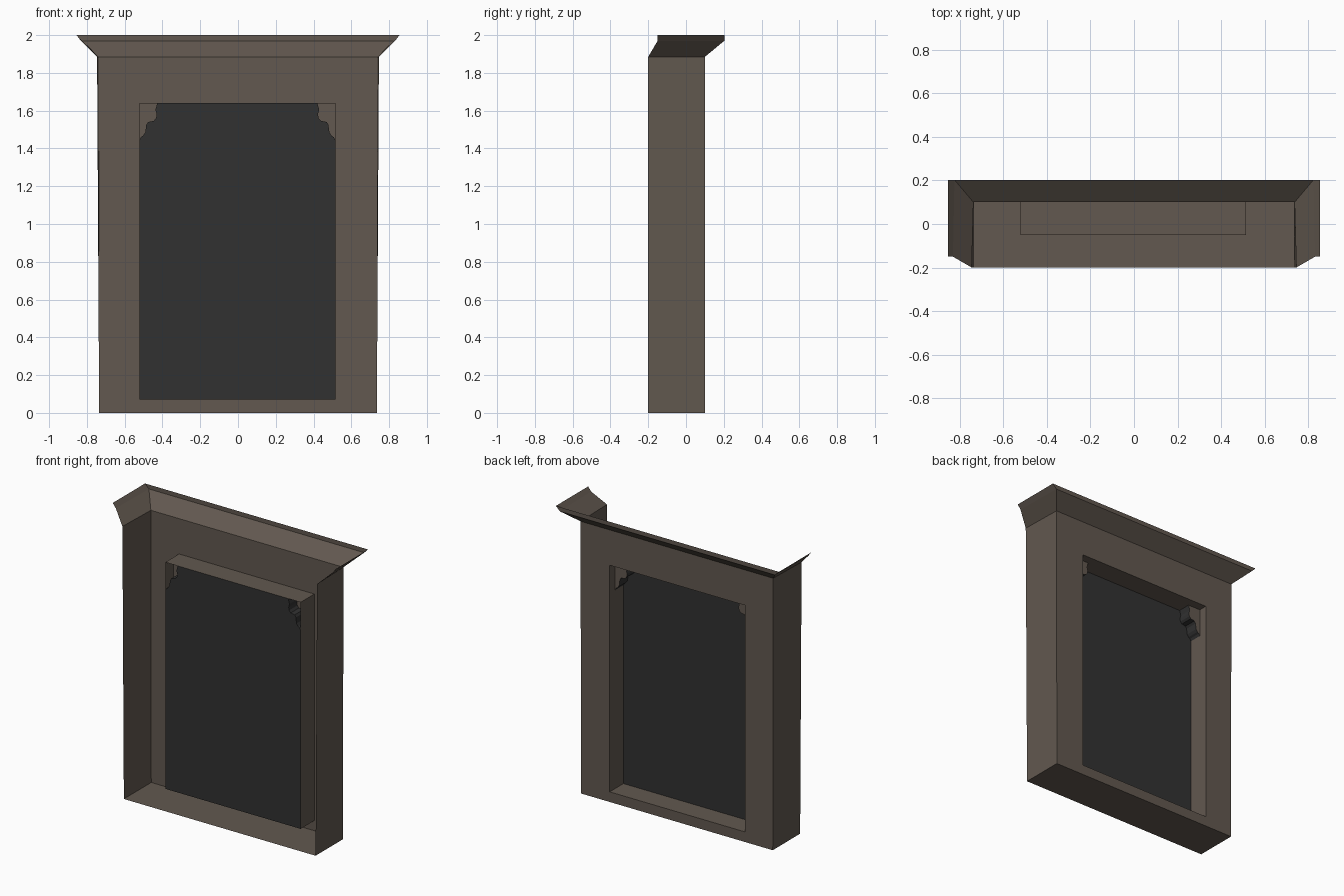
import bpy

if "Cube" in bpy.data.objects:
    bpy.data.objects.remove(bpy.data.objects["Cube"])


def material(name, rgb):
    m = bpy.data.materials.new(name)
    m.diffuse_color = (*rgb, 1)
    m.use_nodes = True
    m.node_tree.nodes["Principled BSDF"].inputs["Base Color"].default_value = m.diffuse_color
    return m


BROWN = material("weathered brown", (0.122, 0.098, 0.079))
DARK = material("charcoal", (0.031, 0.031, 0.031))


def make(name, verts, faces, mat):
    me = bpy.data.meshes.new(name)
    me.from_pydata(verts, [], faces)
    me.materials.append(mat)
    ob = bpy.data.objects.new(name, me)
    bpy.context.collection.objects.link(ob)
    return ob


def loft(name, rings, mat, closed=False):
    """Skin a list of equal-length point rows."""
    n = len(rings[0])
    verts = [p for r in rings for p in r]
    faces = []
    for k in range(len(rings) - 1):
        for i in range(n if closed else n - 1):
            j = (i + 1) % n
            faces.append((k * n + i, k * n + j, (k + 1) * n + j, (k + 1) * n + i))
    return make(name, verts, faces, mat)


def u_ring(xf, xb, yf, yb, z):
    """Three-sided plan, open towards -y."""
    return [(xf, yf, z), (xb, yb, z), (-xb, yb, z), (-xf, yf, z)]


FRONT, BACK, PANEL = -0.2, 0.1, -0.05
L, R, LOW, TOP = -0.522, 0.515, 0.07, 1.64
base = u_ring(0.735, 0.735, FRONT, BACK, 0)
eave = u_ring(0.746, 0.738, FRONT, BACK, 1.885)

# Side walls, open at front and top
for name, i in (("right_wall", 0), ("left_wall", 2)):
    loft(name, [base[i:i + 2], eave[i:i + 2]], BROWN)

# Floor
make("floor", base, [(0, 3, 2, 1)], BROWN)

# Wall around the opening
outer = [base[2], base[1], eave[1], eave[2]]


def opening(y):
    return [(L, y, LOW), (R, y, LOW), (R, y, TOP), (L, y, TOP)]


loft("surround_wall", [opening(BACK), outer], BROWN, closed=True)

# Reveal running in to the dark panel
loft("opening_reveal", [opening(PANEL), opening(BACK)], BROWN, closed=True)

# Flared cornice with a lip
loft("cornice", [eave,
                 u_ring(0.832, 0.825, -0.15, 0.203, 1.97),
                 u_ring(0.855, 0.855, -0.15, 0.203, 2.0)], BROWN)

# Scrolled bracket profile: inset from jamb, height
profile = [(0.095, 1.64), (0.085, 1.605), (0.092, 1.58), (0.088, 1.56),
           (0.076, 1.546), (0.046, 1.54), (0.036, 1.525), (0.034, 1.505),
           (0.031, 1.485), (0.02, 1.468), (0.008, 1.46), (0.0, 1.445)]

# Corner brackets: brown face plate and dark scrolled edge
for side, x0, s in (("left", L, 1), ("right", R, -1)):
    pts = [(x0 + s * d, z) for d, z in profile]
    edge = [[(x, y, z) for x, z in pts] for y in (PANEL, 0.04)]
    if s < 0:
        edge = [r[::-1] for r in edge]
    loft(side + "_bracket_edge", edge, DARK)
    face = [(x, 0.04, z) for x, z in pts] + [(x0, 0.04, TOP)]
    order = range(len(face))
    make(side + "_bracket_face", face,
         [tuple(order) if s < 0 else tuple(reversed(order))], BROWN)

# Dark panel with corners cut to the bracket profile
left = [(L + d, PANEL, z) for d, z in profile]
right = [(R - d, PANEL, z) for d, z in profile]
poly = left + [(L, PANEL, LOW), (R, PANEL, LOW)] + right[::-1]
make("dark_panel", poly, [tuple(reversed(range(len(poly))))], DARK)
